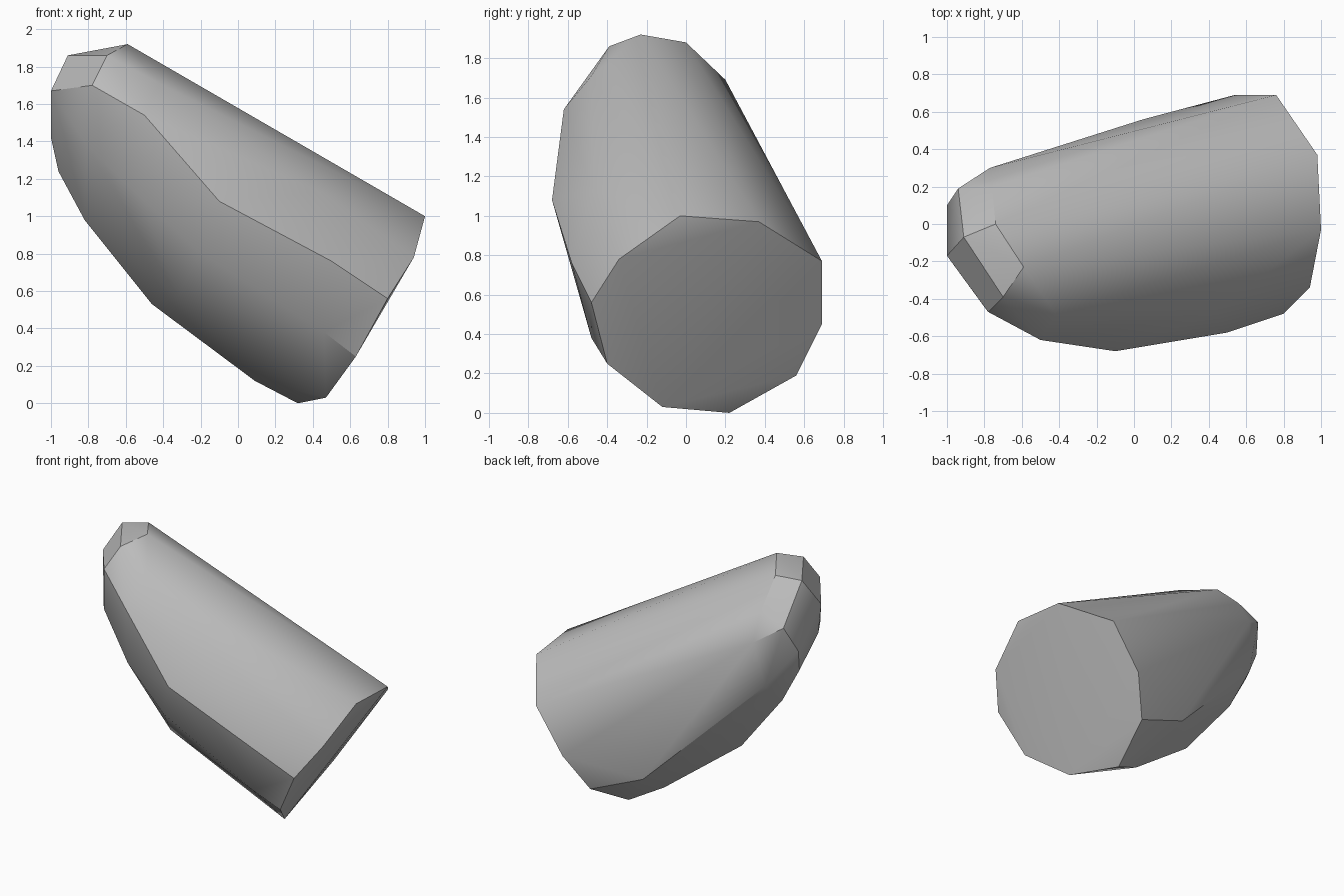
import bpy
import bmesh
import math
from mathutils import Vector

# Remove the default object
default_cube = bpy.data.objects.get("Cube")
if default_cube:
    bpy.data.objects.remove(default_cube, do_unlink=True)


def make_material(name, colour):
    material = bpy.data.materials.new(name)
    material.use_nodes = True
    material.diffuse_color = colour
    shader = material.node_tree.nodes["Principled BSDF"]
    shader.inputs["Base Color"].default_value = colour
    return material


def make_hull(name, rings, material, sharp_angle):
    """Wrap a tight convex skin around the rings of corner points."""
    mesh = bpy.data.meshes.new(name)
    skin = bmesh.new()
    for ring in rings:
        for corner in ring:
            skin.verts.new(Vector(corner))
    result = bmesh.ops.convex_hull(skin, input=list(skin.verts))
    unused = set(result["geom_interior"]) | set(result["geom_unused"])
    loose = [item for item in unused if isinstance(item, bmesh.types.BMVert)]
    bmesh.ops.delete(skin, geom=loose, context="VERTS")

    # Join triangles that lie almost in one plane
    bmesh.ops.dissolve_limit(skin, angle_limit=math.radians(2),
                             verts=list(skin.verts), edges=list(skin.edges))
    bmesh.ops.recalc_face_normals(skin, faces=list(skin.faces))
    skin.to_mesh(mesh)
    skin.free()
    mesh.materials.append(material)

    part = bpy.data.objects.new(name, mesh)
    bpy.context.collection.objects.link(part)
    bpy.ops.object.select_all(action="DESELECT")
    bpy.context.view_layer.objects.active = part
    part.select_set(True)
    bpy.ops.object.shade_smooth_by_angle(angle=sharp_angle)
    return part


# Ten-sided rim of the broad cut end
cut_rim = [
    (1, -.03, 1), (.98, .37, .97), (.76, .69, .77), (.54, .69, .45),
    (.4, .56, .19), (.32, .22, 0), (.47, -.12, .03), (.63, -.4, .25),
    (.8, -.48, .56), (.94, -.34, .78),
]

# Rounded upper front, between the ridge and the widest line
upper_front = [(-.42, -.48, 1.71), (.44, -.47, 1.13)]

# Widest part of the flanks
flanks = [
    (.5, -.58, .76), (-.1, -.68, 1.08), (-.21, -.58, .81), (-.5, -.62, 1.54),
    (-.52, -.56, 1.1), (.05, .56, .74), (0, .51, .35), (.46, -.48, .38),
]

# Curved belly
belly = [
    (.09, .13, .12), (-.46, 0, .53), (-.82, .03, .98), (-.32, -.34, .57),
    (-.82, .24, 1.16), (-.77, .3, 1.5),
]

# Narrow faceted tip
tip_shoulder = [
    (-.96, .03, 1.24), (-.92, -.25, 1.4), (-.81, -.43, 1.38), (-1, .1, 1.42),
    (-.94, .19, 1.61), (-.76, .2, 1.69),
]
tip_cap = [
    (-.59, -.23, 1.92), (-.7, -.39, 1.86), (-.91, -.07, 1.86),
    (-.74, 0, 1.88), (-1, -.17, 1.67), (-.78, -.47, 1.7),
]

grey = make_material("plain grey", (.5, .5, .5, 1))
make_hull("tapered_body",
          [cut_rim, upper_front, flanks, belly, tip_shoulder, tip_cap],
          grey, math.radians(30))
